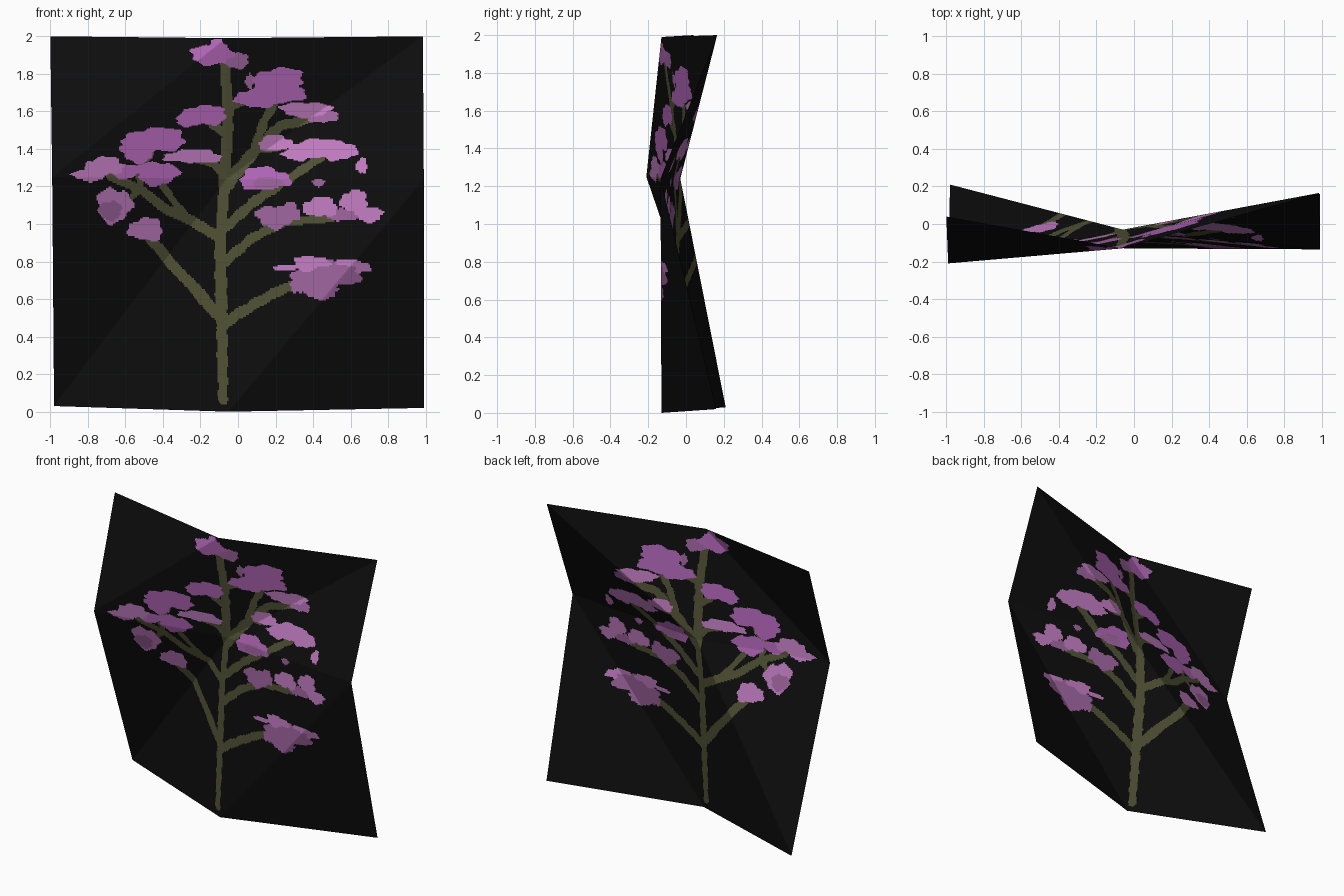
import bpy, math
from mathutils import Vector

if "Cube" in bpy.data.objects:
    bpy.data.objects.remove(bpy.data.objects["Cube"])

N = 130  # cells per fold panel and axis

# colours (linear)
def material(name, rgb):
    m = bpy.data.materials.new(name)
    lin = [(c / 255 / 12.92 if c < 11 else ((c / 255 + 0.055) / 1.055) ** 2.4) for c in rgb]
    m.diffuse_color = (*lin, 1)
    m.use_nodes = True
    m.node_tree.nodes["Principled BSDF"].inputs["Base Color"].default_value = m.diffuse_color
    return m

MATS = [material("black card", (13, 13, 13)), material("olive bark", (79, 80, 52)),
        material("dull mauve", (155, 98, 155)), material("violet blossom", (174, 100, 180)),
        material("light orchid", (190, 122, 190))]
BLACK, BARK, DULL, VIOLET, ORCHID = range(5)

# 3 x 3 fold corners of the card, bottom row to top row
CORNERS = [[(-.98, .21, .03), (-.05, -.13, 0), (.99, .16, .02)],
           [(-.99, -.21, 1.25), (-.06, -.03, 1.24), (.99, -.135, 1.24)],
           [(-1, .04, 2), (-.065, -.13, 1.99), (.985, .165, 2)]]
CORNERS = [[Vector(p) for p in row] for row in CORNERS]

def card_point(i, j):
    """Point on the card; every panel is folded along its rising diagonal."""
    a, b = min(i // N, 1), min(j // N, 1)
    u, v = i / N - a, j / N - b
    p00, p10 = CORNERS[b][a], CORNERS[b][a + 1]
    p01, p11 = CORNERS[b + 1][a], CORNERS[b + 1][a + 1]
    if u > v:
        return p00 + (p10 - p00) * u + (p11 - p10) * v
    return p00 + (p01 - p00) * v + (p11 - p01) * u

# folded card as a fine grid
W = 2 * N
verts = [card_point(i, j) for j in range(W + 1) for i in range(W + 1)]
faces = [(k, k + 1, k + W + 2, k + W + 1)
         for j in range(W) for i in range(W) for k in [j * (W + 1) + i]]
centres = [((verts[f[0]].x + verts[f[2]].x) / 2, (verts[f[0]].z + verts[f[2]].z) / 2) for f in faces]
paint = [BLACK] * len(faces)

def fill(x0, x1, z0, z1, inside, colour):
    for n, (x, z) in enumerate(centres):
        if z0 < z < z1 and x0 < x < x1 and inside(x, z):
            paint[n] = colour

def limb(r0, r1, *pts):
    """Tapering branch through points given in hundredths."""
    count = len(pts) - 1
    for s in range(count):
        (ax, az), (bx, bz) = [(p[0] / 100, p[1] / 100) for p in pts[s:s + 2]]
        dx, dz = bx - ax, bz - az
        def inside(x, z):
            t = max(0, min(1, ((x - ax) * dx + (z - az) * dz) / (dx * dx + dz * dz)))
            r = r0 + (r1 - r0) * (s + t) / count + .003 * math.sin(z * 60 + x * 35)
            return math.hypot(x - ax - t * dx, z - az - t * dz) < r
        fill(min(ax, bx) - .05, max(ax, bx) + .05, min(az, bz) - .05, max(az, bz) + .05, inside, BARK)

def blossom(cx, cz, rx, rz, colour):
    """Ragged oval, sizes in hundredths."""
    cx, cz, rx, rz = cx / 100, cz / 100, rx / 100, rz / 100
    ph = cx * 37 + cz * 23
    def inside(x, z):
        u, v = (x - cx) / rx, (z - cz) / rz
        a = math.atan2(v, u)
        return math.hypot(u, v) < 1.03 + .11 * math.sin(3 * a + ph) + .08 * math.sin(7 * a + 2 * ph)
    fill(cx - 1.3 * rx, cx + 1.3 * rx, cz - 1.3 * rz, cz + 1.3 * rz, inside, colour)

# trunk
limb(.024, .03, (-8, 6), (-8.5, 45))
limb(.032, .026, (-8.5, 45), (-9.5, 90), (-6.5, 130), (-5, 160), (-7, 186))
# left branches
limb(.032, .027, (-9, 50), (-30, 73), (-47, 92))
limb(.03, .022, (-10, 93), (-25, 102), (-39, 108), (-52, 119), (-68, 125))
limb(.02, .018, (-25, 102), (-36, 114), (-42, 124))
limb(.02, .018, (-52, 119), (-59, 112))
limb(.022, .018, (-52, 119), (-53, 130), (-46, 138))
limb(.024, .02, (-6, 125), (-13, 132), (-23, 135))
limb(.024, .02, (-5, 147), (-14, 153), (-18, 157))
# right branches
limb(.03, .024, (-8, 47), (10, 58), (25, 66), (38, 69))
limb(.028, .02, (-8, 79), (8, 93), (25, 101), (57, 104))
limb(.028, .022, (-7, 98), (10, 113), (30, 126), (46, 137))
limb(.034, .024, (-6, 121), (8, 138), (22, 152), (42, 157))
limb(.02, .018, (8, 139), (22, 141))
limb(.024, .02, (8, 138), (14, 155), (22, 168))
limb(.02, .02, (-4, 163), (8, 166))

# blossom clusters, one list per colour
for b in [(-1, 187, 7, 4), (45, 158, 8, 4), (20, 104, 10, 6), (28, 106, 5, 5),
          (57, 105, 11, 3), (43, 122, 3, 2), (46, 73, 18, 7), (44, 64, 9, 4), (33, 68, 5, 5)]:
    blossom(*b, DULL)
for b in [(-14, 190, 11, 5), (-11, 194, 5, 4), (22, 177, 13, 6), (10, 167, 11, 5),
          (20, 170, 15, 6), (-18, 158, 12, 5), (-26, 155, 7, 3), (-44, 145, 16, 6),
          (-53, 139, 9, 6), (-43, 127, 11, 6), (-60, 128, 7, 4), (14, 124, 13, 6)]:
    blossom(*b, VIOLET)
for b in [(-71, 131, 10, 4.5), (-79, 126, 9, 3), (-24, 136, 15, 3.5), (36, 161, 13, 4),
          (20, 143, 9, 4), (42, 140, 15, 5), (54, 139, 9, 5), (32, 137, 8, 3),
          (66, 131, 3, 4), (-66, 110, 9, 9), (-49, 97, 9, 6), (62, 112, 7, 6),
          (44, 109, 9, 5), (70, 105, 7, 4), (39, 79, 9, 4), (60, 77, 10, 4), (27, 77, 8, 1.5)]:
    blossom(*b, ORCHID)
for b in [(-68, 107, 6, 5), (16, 122, 8, 3), (52, 74, 12, 4), (6, 176, 2, 4)]:
    blossom(*b, DULL)

mesh = bpy.data.meshes.new("folded_tree_card")
mesh.from_pydata(verts, [], faces)
for m in MATS:
    mesh.materials.append(m)
mesh.polygons.foreach_set("material_index", paint)
mesh.update()
bpy.context.collection.objects.link(bpy.data.objects.new("folded_tree_card", mesh))
